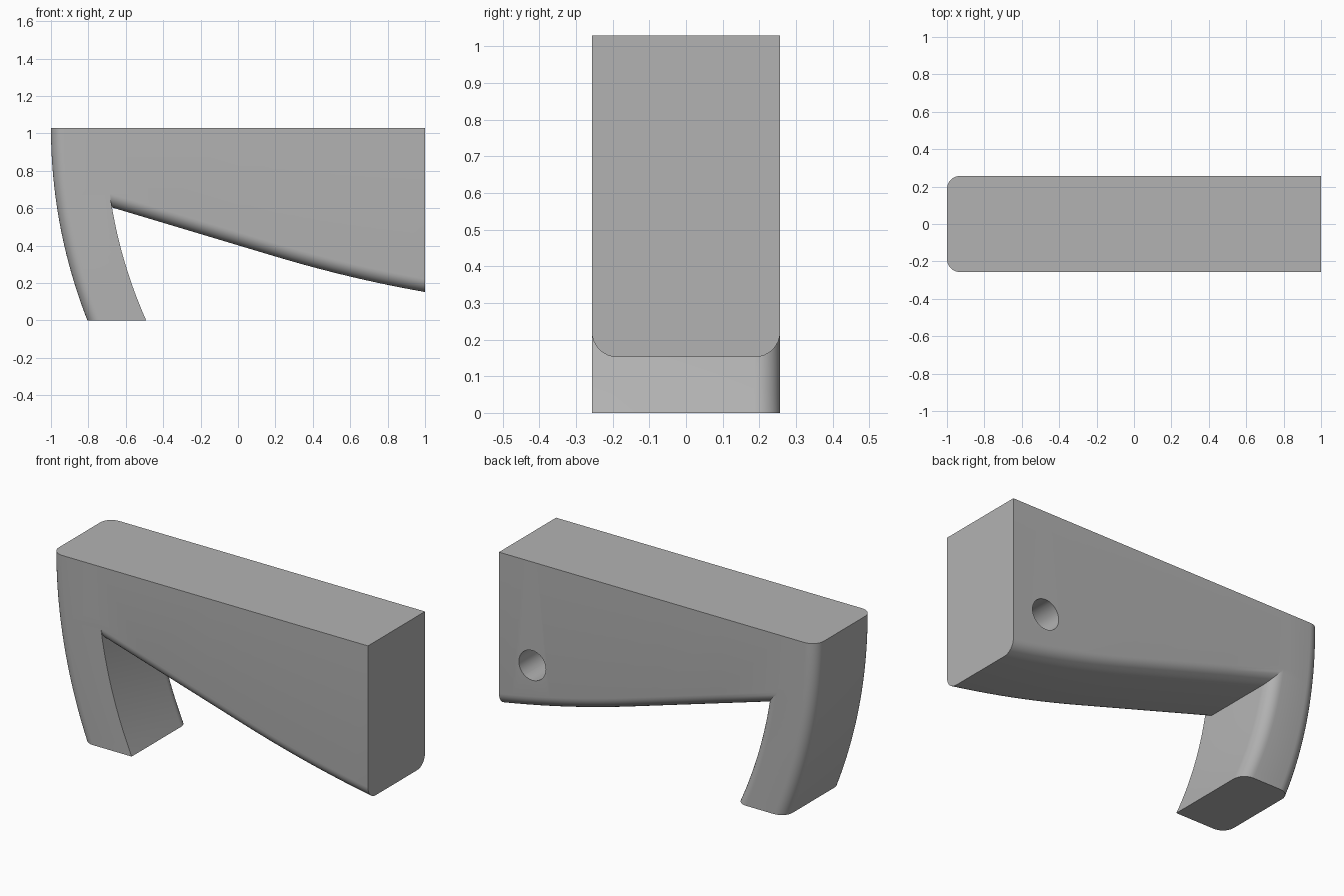
import bpy, bmesh, math
from math import cos, sin, sqrt, pi

if "Cube" in bpy.data.objects:
    bpy.data.objects.remove(bpy.data.objects["Cube"])

HALF = 0.257     # half of the thickness
TOP = 1.03
R = 0.07         # edge rounding
STEPS = 8

grey = bpy.data.materials.new("plain grey")
grey.use_nodes = True
colour = (0.45, 0.45, 0.45, 1)
grey.diffuse_color = colour
grey.node_tree.nodes["Principled BSDF"].inputs["Base Color"].default_value = colour


def section(lo, hi, rounded):
    """Rectangle in (u, y); rounded flags run lo/front, hi/front, hi/back, lo/back."""
    corners = [(lo, -HALF, 1, 1), (hi, -HALF, -1, 1), (hi, HALF, -1, -1), (lo, HALF, 1, -1)]
    pts = []
    for i, (u, y, su, sy) in enumerate(corners):
        if not rounded[i]:
            pts.append((u, y))
            continue
        for k in range(STEPS + 1):
            a = pi + i * pi / 2 + k * pi / 2 / STEPS
            pts.append((u + su * R + R * cos(a), y + sy * R + R * sin(a)))
    return pts


def loft(name, rings):
    """Skin a row of matching rings and close both ends."""
    bm = bmesh.new()
    loops = [[bm.verts.new(p) for p in ring] for ring in rings]
    for a, b in zip(loops, loops[1:]):
        for i in range(len(a)):
            j = (i + 1) % len(a)
            bm.faces.new((a[i], a[j], b[j], b[i]))
    bm.faces.new(loops[0])
    bm.faces.new(loops[-1])
    bmesh.ops.recalc_face_normals(bm, faces=bm.faces)
    mesh = bpy.data.meshes.new(name)
    bm.to_mesh(mesh)
    bm.free()
    mesh.materials.append(grey)
    ob = bpy.data.objects.new(name, mesh)
    bpy.context.collection.objects.link(ob)
    return ob


def combine(target, other, operation):
    mod = target.modifiers.new(operation.lower(), 'BOOLEAN')
    mod.operation = operation
    mod.solver = 'EXACT'
    mod.object = other
    bpy.context.view_layer.objects.active = target
    bpy.ops.object.modifier_apply(modifier=mod.name)
    bpy.data.objects.remove(other)


def underside(x):
    t = max(0, x - 0.2)
    return 0.402 - 0.3 * x + 0.078 * t * t


def arc_x(radius, z):
    return 1.82 - sqrt(radius ** 2 - (TOP - z) ** 2)


# Beam: lower edges rounded, underside flattening towards the end
beam_rings = []
for x in [-0.8, -0.4, 0, 0.2] + [0.2 + 0.08 * k for k in range(1, 11)]:
    ring = section(underside(x), TOP, (True, False, False, True))
    beam_rings.append([(x, y, z) for z, y in ring])
body = loft("bracket_body", beam_rings)

# Curved leg: every upright edge rounded except the inner front one
leg_rings = []
for k in range(21):
    z = TOP * k / 20
    ring = section(arc_x(2.82, z), arc_x(2.53, z), (True, False, True, True))
    leg_rings.append([(x, y, z) for x, y in ring])
combine(body, loft("leg", leg_rings), 'UNION')

# Blind round hole in the back face
hole_rings = []
for y in (HALF - 0.3, HALF + 0.1):
    angles = [2 * pi * k / 40 for k in range(40)]
    hole_rings.append([(0.79 + 0.085 * cos(a), y, 0.44 + 0.085 * sin(a)) for a in angles])
combine(body, loft("hole_cutter", hole_rings), 'DIFFERENCE')

# Smooth shading with sharp edges kept
bpy.ops.object.select_all(action='DESELECT')
body.select_set(True)
bpy.context.view_layer.objects.active = body
bpy.ops.object.shade_smooth_by_angle(angle=math.radians(25))
